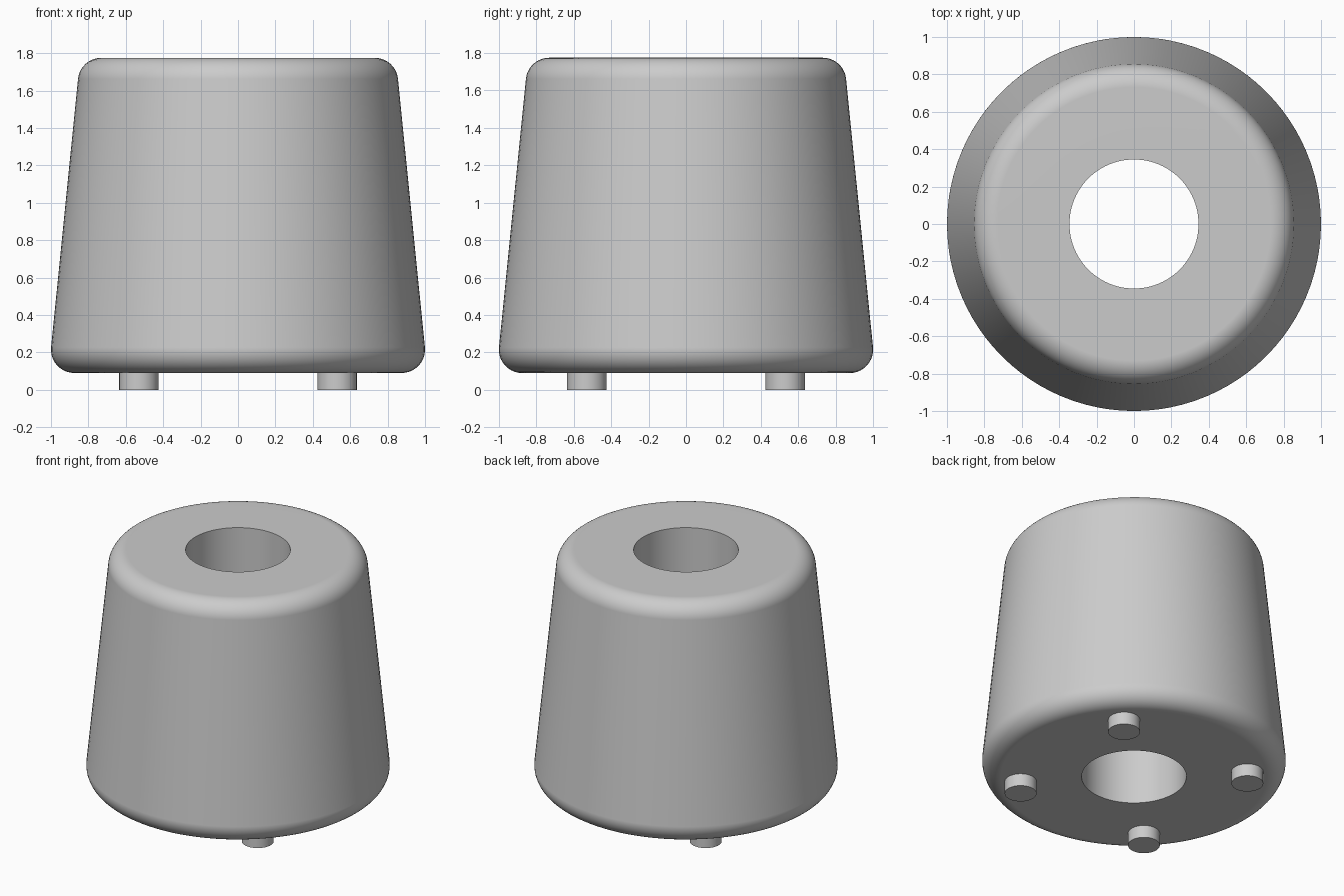
import bpy, bmesh, math
from mathutils import Matrix, Vector

cube = bpy.data.objects.get("Cube")
if cube:
    bpy.data.objects.remove(cube, do_unlink=True)

SIDES = 96
BASE_Z, TOP_Z = 0.09, 1.775
FILLET = 0.125
TILT = math.radians(5.73)   # lean of the tapered side
HOLE_R = 0.345

grey = bpy.data.materials.new("light_grey")
grey.use_nodes = True
colour = (0.6, 0.6, 0.6, 1)
grey.diffuse_color = colour
grey.node_tree.nodes["Principled BSDF"].inputs["Base Color"].default_value = colour


def finish(name, bm):
    """Turn a bmesh into a smooth-shaded object with crisp edges."""
    bmesh.ops.recalc_face_normals(bm, faces=bm.faces)
    mesh = bpy.data.meshes.new(name)
    bm.to_mesh(mesh)
    bm.free()
    mesh.materials.append(grey)
    obj = bpy.data.objects.new(name, mesh)
    bpy.context.collection.objects.link(obj)
    bpy.ops.object.select_all(action='DESELECT')
    obj.select_set(True)
    bpy.context.view_layer.objects.active = obj
    bpy.ops.object.shade_smooth_by_angle(angle=math.radians(30))
    normals = obj.modifiers.new("even_shading", 'WEIGHTED_NORMAL')
    normals.keep_sharp = True
    return obj


def arc(cx, cz, start, end, steps=10):
    """Points of a rounded corner in the profile."""
    angles = [start + (end - start) * i / steps for i in range(steps + 1)]
    return [(cx + FILLET * math.cos(a), cz + FILLET * math.sin(a)) for a in angles]


# Tapered body with rounded rims and a straight through hole
profile = [(HOLE_R, BASE_Z)]
profile += arc(0.875, BASE_Z + FILLET, -math.pi / 2, TILT)
profile += arc(0.731, TOP_Z - FILLET, TILT, math.pi / 2)
profile += [(HOLE_R, TOP_Z)]

bm = bmesh.new()
verts = [bm.verts.new((r, 0, z)) for r, z in profile]
edges = [bm.edges.new((a, b)) for a, b in zip(verts, verts[1:] + verts[:1])]
bmesh.ops.spin(bm, geom=verts + edges, cent=(0, 0, 0), axis=(0, 0, 1),
               angle=2 * math.pi, steps=SIDES, use_merge=True)
bmesh.ops.remove_doubles(bm, verts=bm.verts, dist=0.0001)
finish("tapered_body", bm)

# Four round pegs under the base
for side, x in (("left", 1), ("right", -1)):
    for end, y in (("front", -1), ("back", 1)):
        bm = bmesh.new()
        place = Matrix.Translation(Vector((x * 0.53, y * 0.53, BASE_Z / 2)))
        bmesh.ops.create_cone(bm, cap_ends=True, segments=48, radius1=0.105,
                              radius2=0.105, depth=BASE_Z, matrix=place)
        finish(f"{end}_{side}_foot", bm)
